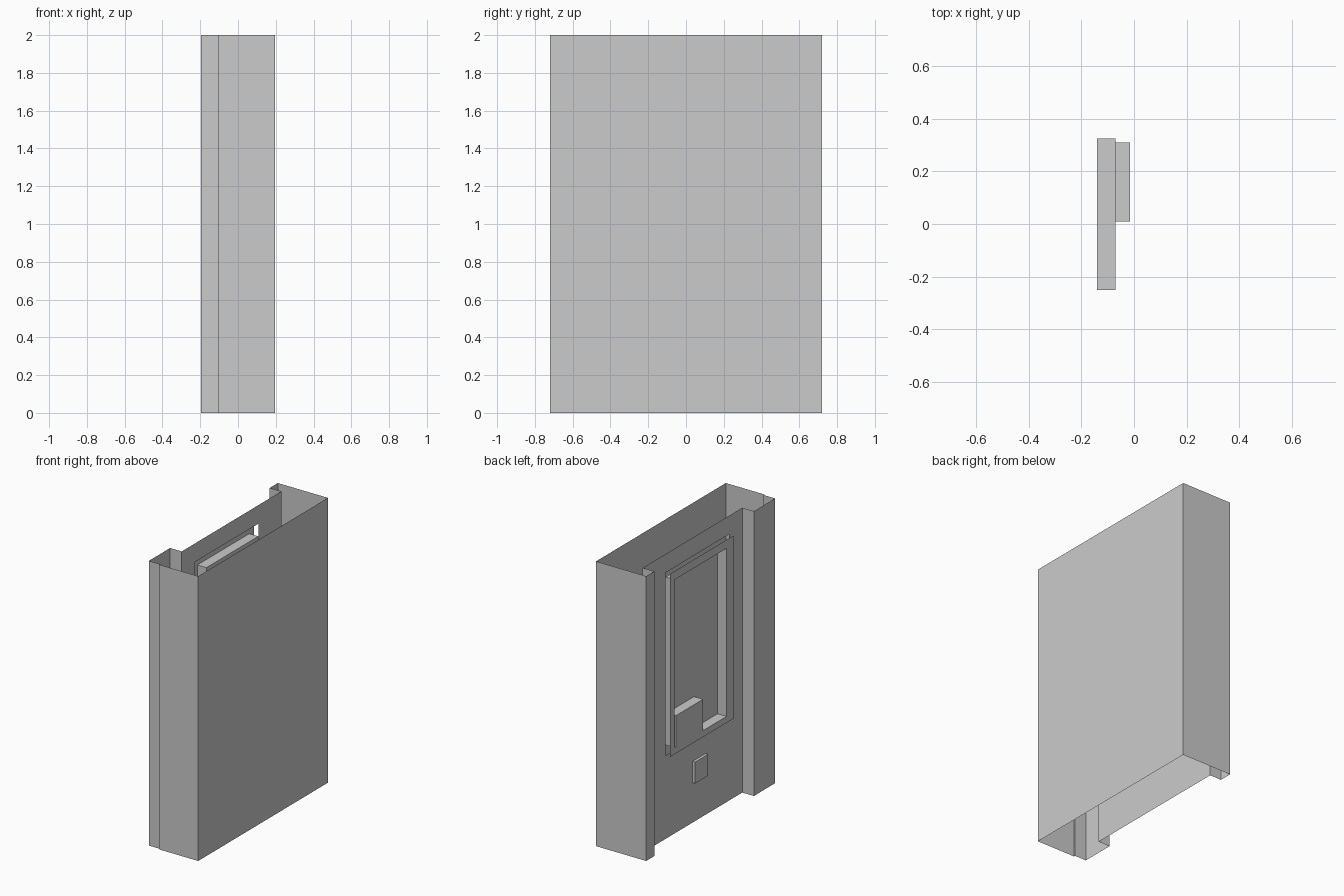
import bpy, bmesh

if "Cube" in bpy.data.objects:
    bpy.data.objects.remove(bpy.data.objects["Cube"])

# main planes of the thin-sheet enclosure
FRONT, PANEL, BACK = -0.195, -0.105, 0.195
FACE, GLASS = -0.14, -0.07
HEIGHT = 2.0
OPENING = (-0.325, 0.38, 0.585, 1.87)   # y0, y1, z0, z1
WINDOW = (-0.25, 0.325, 0.63, 1.81)
DOOR = (-0.475, 0.63, 0.0, HEIGHT)


def finish(name, bm):
    bmesh.ops.remove_doubles(bm, verts=bm.verts, dist=1e-5)
    me = bpy.data.meshes.new(name)
    bm.to_mesh(me)
    bm.free()
    ob = bpy.data.objects.new(name, me)
    bpy.context.collection.objects.link(ob)
    return ob


def loop(bm, rect, x):
    """Rectangle of verts in a plane of constant x, counter-clockwise seen from -x."""
    y0, y1, z0, z1 = rect
    return [bm.verts.new((x, y, z)) for y, z in
            ((y0, z0), (y0, z1), (y1, z1), (y1, z0))]


def bridge(bm, a, b):
    for i in range(4):
        j = (i + 1) % 4
        bm.faces.new((a[i], a[j], b[j], b[i]))


def ring(name, outer, inner, x, depth=None):
    """Flat frame, optionally with a reveal running back to a pane."""
    bm = bmesh.new()
    o, n = loop(bm, outer, x), loop(bm, inner, x)
    bridge(bm, o, n)
    if depth is not None:
        d = loop(bm, inner, depth)
        bridge(bm, n, d)
    for f in bm.faces:
        f.normal_update()
        if abs(f.normal.x) > 0.9 and f.normal.x > 0:
            f.normal_flip()
    return finish(name, bm)


def strip(name, path):
    """Vertical sheet extruded from a plan outline."""
    bm = bmesh.new()
    vs = [bm.verts.new((x, y, 0)) for x, y in path]
    es = [bm.edges.new(p) for p in zip(vs, vs[1:])]
    res = bmesh.ops.extrude_edge_only(bm, edges=es)
    top = [g for g in res["geom"] if isinstance(g, bmesh.types.BMVert)]
    bmesh.ops.translate(bm, verts=top, vec=(0, 0, HEIGHT))
    return finish(name, bm)


def box(name, x, y, z):
    bm = bmesh.new()
    bmesh.ops.create_cube(bm, size=1)
    for v in bm.verts:
        for i, (lo, hi) in enumerate((x, y, z)):
            v.co[i] = lo if v.co[i] < 0 else hi
    return finish(name, bm)


# back and side walls, wrapping round to the two front posts
strip("wall_shell", [
    (PANEL, DOOR[1]), (FRONT, DOOR[1]), (FRONT, 0.72), (BACK, 0.72),
    (BACK, -0.72), (PANEL, -0.72), (PANEL, -0.71), (FRONT, -0.71),
    (FRONT, DOOR[0]), (PANEL, DOOR[0])])

# door panel with its opening
ring("door_panel", DOOR, OPENING, PANEL)

# raised window frame with deep reveal
ring("window_frame", OPENING, WINDOW, FACE, GLASS)

# window pane
bm = bmesh.new()
bm.faces.new(loop(bm, WINDOW, GLASS)[::-1])
finish("window_pane", bm)

# box in the lower window corner and small plate beneath
box("window_box", (FACE, -0.015), (0.01, 0.31), (0.63, 0.85))
box("lower_plate", (-0.125, PANEL), (-0.068, 0.077), (0.28, 0.43))
